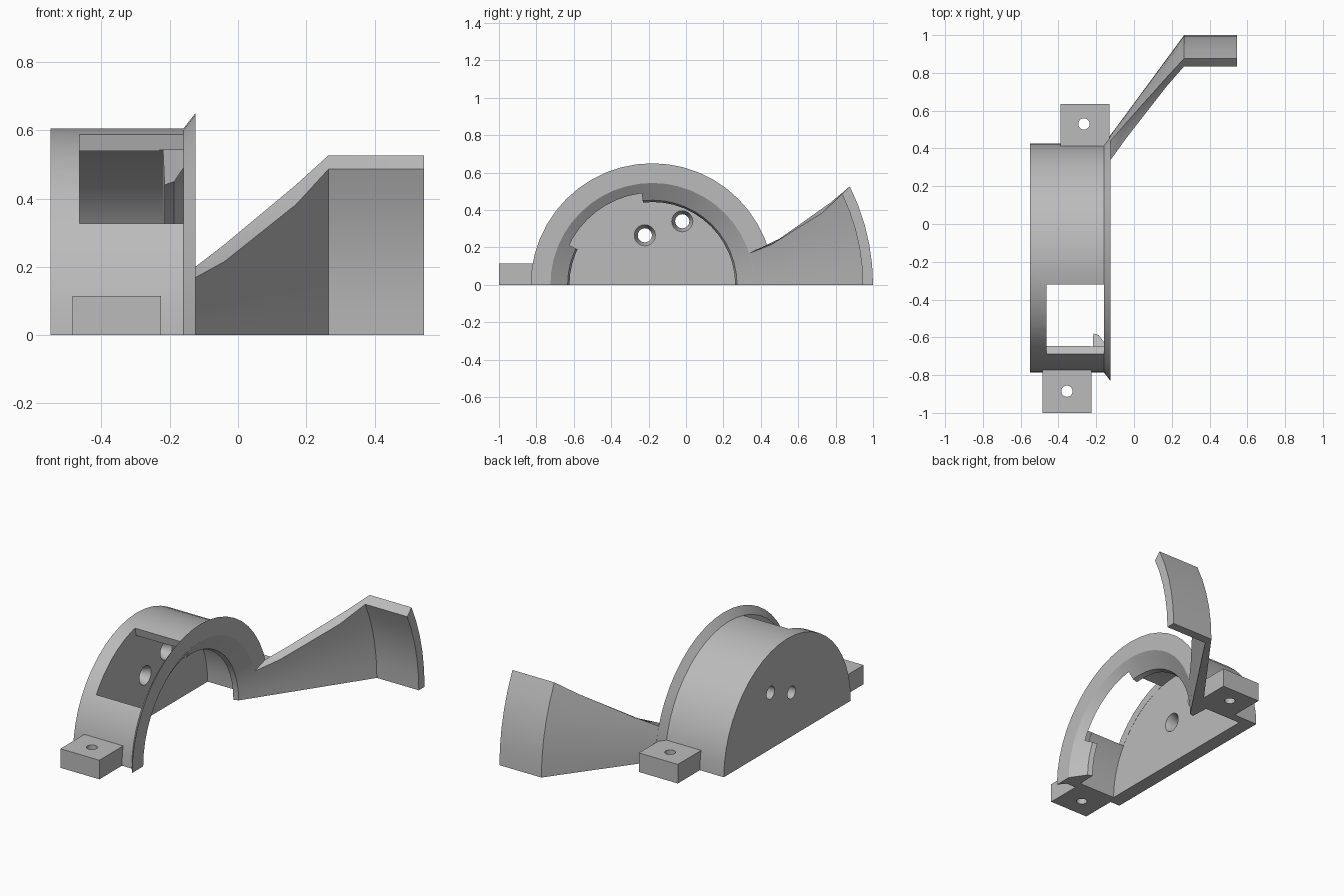
import bpy, bmesh
from math import radians, cos, sin, tau, pi

cube = bpy.data.objects.get("Cube")
if cube:
    bpy.data.objects.remove(cube, do_unlink=True)

grey = bpy.data.materials.new("plain grey")
grey.use_nodes = True
tone = (0.5, 0.5, 0.5, 1)
grey.diffuse_color = tone
grey.node_tree.nodes["Principled BSDF"].inputs["Base Color"].default_value = tone

AXIS_Y = -0.18  # the drum's axis runs along x at this y


def finish(name, bm):
    bmesh.ops.remove_doubles(bm, verts=bm.verts, dist=1e-5)
    bmesh.ops.recalc_face_normals(bm, faces=bm.faces)
    mesh = bpy.data.meshes.new(name)
    bm.to_mesh(mesh)
    bm.free()
    mesh.materials.append(grey)
    obj = bpy.data.objects.new(name, mesh)
    bpy.context.collection.objects.link(obj)
    return obj


def skin(name, rings, closed=False, skip=()):
    """Join matching rings of points, capping the two ends unless closed."""
    bm = bmesh.new()
    vs = [[bm.verts.new(p) for p in ring] for ring in rings]
    count = len(vs[0])
    pairs = list(zip(vs, vs[1:]))
    if closed:
        pairs.append((vs[-1], vs[0]))
    else:
        bm.faces.new(vs[0])
        bm.faces.new(vs[-1])
    for a, b in pairs:
        for i in range(count):
            j = (i + 1) % count
            if (i, j) not in skip:
                bm.faces.new((a[i], a[j], b[j], b[i]))
    return finish(name, bm)


def lathe(name, profile, start, end, steps, cy=AXIS_Y, cz=0.0):
    """Turn a closed (x, radius) profile about an x-parallel axis."""
    full = abs(end - start - tau) < 1e-6
    rings = []
    for k in range(steps if full else steps + 1):
        a = start + (end - start) * k / steps
        rings.append([(x, cy + r * cos(a), cz + r * sin(a)) for x, r in profile])
    n = len(profile)
    on_axis = {(i, (i + 1) % n) for i in range(n)
               if profile[i][1] == 0 and profile[(i + 1) % n][1] == 0}
    return skin(name, rings, full, on_axis)


def box_profile(x0, x1, r0, r1):
    return [(x0, r0), (x0, r1), (x1, r1), (x1, r0)]


def activate(obj):
    bpy.ops.object.select_all(action='DESELECT')
    obj.select_set(True)
    bpy.context.view_layer.objects.active = obj


def cut(obj, cutter):
    cutter.hide_render = True
    mod = obj.modifiers.new("cut", 'BOOLEAN')
    mod.operation = 'DIFFERENCE'
    mod.solver = 'EXACT'
    mod.object = cutter
    activate(obj)
    bpy.ops.object.modifier_apply(modifier=mod.name)
    bpy.data.objects.remove(cutter, do_unlink=True)


def smooth(obj):
    activate(obj)
    bpy.ops.object.shade_smooth_by_angle(angle=radians(25))


# Half drum: back plate, shell, flared flange and inner lip in one profile
drum = lathe("half_drum_housing", [
    (-.55, 0), (-.55, .605), (-.16, .605), (-.125, .65), (-.125, .545),
    (-.16, .493), (-.187, .453), (-.215, .443), (-.22, .555),
    (-.465, .555), (-.465, 0)], 0, pi, 24)

# Window through the shell, and the wider gap in the lip behind it
cut(drum, lathe("window_cutter", box_profile(-.464, -.16, .35, .75),
                radians(103.3), radians(147.2), 12))
cut(drum, lathe("lip_cutter", box_profile(-.23, -.16, .35, .557),
                radians(96.5), radians(154.5), 14))

# Countersunk screw holes in the back plate
for y, z in ((-.22, .265), (-.02, .34)):
    cut(drum, lathe("screw_cutter", [
        (-.6, 0), (-.6, .038), (-.51, .038), (-.464, .057), (-.42, .057), (-.42, 0)],
        0, tau, 20, y, z))
smooth(drum)


# Mounting tabs with bolt holes
def tab(name, x0, x1, y0, y1, hole):
    outline = [(x0, y0), (x1, y0), (x1, y1), (x0, y1)]
    obj = skin(name, [[(x, y, z) for x, y in outline] for z in (0, .115)])
    circle = [(hole[0] + .03 * cos(tau * k / 20), hole[1] + .03 * sin(tau * k / 20))
              for k in range(20)]
    cut(obj, skin("bolt_cutter", [[(x, y, z) for x, y in circle] for z in (-.1, .3)]))
    smooth(obj)


tab("front_tab", -.485, -.225, -1, -.765, (-.355, -.885))
tab("back_tab", -.39, -.13, .405, .635, (-.265, .53))

# Deflector wing: arc sections concentric with the drum, growing then level
# station: x, inner radius, outer radius, inner top angle, outer top angle
stations = [
    (-.125, .545, .65, 18, 17.9),
    (-.04, .671, .765, 18.7, 20.3),
    (.17, .983, 1.05, 22.9, 24.8),
    (.265, 1.125, 1.18, 25.6, 26.5),
    (.545, 1.125, 1.18, 25.6, 26.5)]
SEGS = 5


def arc(x, r, top):
    angles = [radians(top) * k / SEGS for k in range(SEGS + 1)]
    return [(x, AXIS_Y + r * cos(a), r * sin(a)) for a in angles]


wing = skin("deflector_wing", [arc(x, ri, ti) + arc(x, ro, to)[::-1]
                               for x, ri, ro, ti, to in stations])
smooth(wing)
